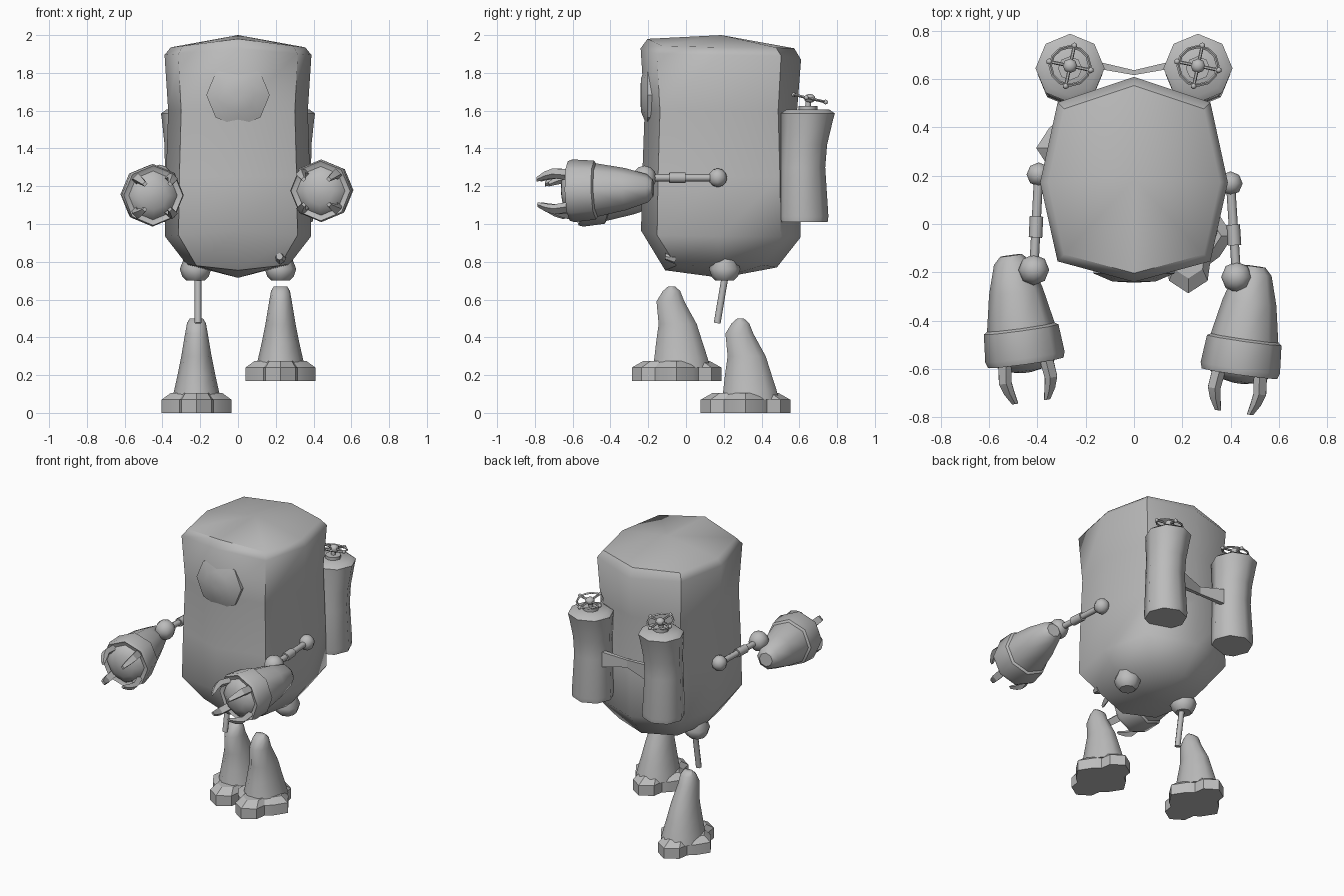
import bpy, bmesh, math
from mathutils import Vector, Matrix

if "Cube" in bpy.data.objects:
    bpy.data.objects.remove(bpy.data.objects["Cube"])

GREY = bpy.data.materials.new("plain grey")
GREY.diffuse_color = (0.5, 0.5, 0.5, 1)
GREY.use_nodes = True
GREY.node_tree.nodes["Principled BSDF"].inputs["Base Color"].default_value = GREY.diffuse_color


def finish(name, bm, angle=40):
    bmesh.ops.recalc_face_normals(bm, faces=bm.faces)
    me = bpy.data.meshes.new(name)
    bm.to_mesh(me)
    bm.free()
    me.materials.append(GREY)
    me.shade_smooth()
    me.set_sharp_from_angle(angle=math.radians(angle))
    ob = bpy.data.objects.new(name, me)
    bpy.context.collection.objects.link(ob)
    return ob


def add_loft(bm, rings, tip=None, base=None):
    """Skin equal-sized rings of points, closing the ends flat or to a point."""
    vs = [[bm.verts.new(p) for p in ring] for ring in rings]
    n = len(vs[0])
    for a, b in zip(vs, vs[1:]):
        for i in range(n):
            j = (i + 1) % n
            bm.faces.new((a[i], a[j], b[j], b[i]))
    for ring, point in ((vs[0], base), (vs[-1], tip)):
        if point is None:
            bm.faces.new(ring)
        else:
            c = bm.verts.new(point)
            for i in range(n):
                bm.faces.new((ring[i], ring[(i + 1) % n], c))


def axis_matrix(start, end):
    d = Vector(end) - Vector(start)
    return Matrix.Translation(start) @ d.to_track_quat('Z', 'Y').to_matrix().to_4x4()


def circle(r, z, n):
    return [Vector((r * math.cos(2 * math.pi * i / n), r * math.sin(2 * math.pi * i / n), z))
            for i in range(n)]


def turned(name, profile, start, end, n=8, angle=40):
    """Turn (distance, radius) pairs about the line from start to end."""
    m = axis_matrix(start, end)
    bm = bmesh.new()
    add_loft(bm, [[m @ p for p in circle(r, t, n)] for t, r in profile])
    return finish(name, bm, angle)


def rod(name, a, b, r, n=8):
    return turned(name, [(0, r), ((Vector(b) - Vector(a)).length, r)], a, b, n, 50)


def ball(name, at, r, scale=(1, 1, 1), seg=8, rings=6, angle=60):
    bm = bmesh.new()
    bmesh.ops.create_uvsphere(bm, u_segments=seg, v_segments=rings, radius=r)
    bmesh.ops.transform(bm, matrix=Matrix.Translation(at) @ Matrix.Diagonal((*scale, 1)), verts=bm.verts)
    return finish(name, bm, angle)


# Eight-sided body; each ring gives front, side and back heights and a scale
def body_ring(s, front, side, back):
    out = []
    for x, y in ((0, -.425), (.315, -.34), (.387, -.015), (.315, .315), (0, .42),
                 (-.315, .315), (-.387, -.015), (-.315, -.34)):
        k = abs(x) / .387
        edge = front if y < 0 else back
        out.append((x * s, .187 + y * s, edge * (1 - k) + side * k))
    return out


bm = bmesh.new()
add_loft(bm, [body_ring(.70, .755, .785, .77), body_ring(1.0, .965, .935, .93),
              body_ring(.985, 1.25, 1.25, 1.25), body_ring(.955, 1.6, 1.6, 1.6),
              body_ring(1.005, 1.93, 1.895, 1.87), body_ring(.92, 1.98, 1.935, 1.93)],
         tip=(0, .187, 2.0), base=(0, .187, .715))
finish("body", bm, 46)

# Round front window and small valve under it
turned("window", [(0, .165), (.05, .168), (.055, .155), (.083, .09), (.087, .02)],
       (0, -.155, 1.683), (0, -.3, 1.683), 8, 35)
turned("drain_plug", [(0, .035), (.04, .022), (.055, .018)], (.22, -.055, .822), (.22, -.11, .828))

for s, side in ((-1, "left"), (1, "right")):
    # Back tank with waist and cap
    x, y = s * .265, .645
    m_rings = [(1.01, .13, -.025), (1.04, .134, -.025), (1.3, .122, -.03), (1.42, .124, -.022),
               (1.55, .138, -.005), (1.585, .143, 0), (1.605, .115, 0)]
    bm = bmesh.new()
    add_loft(bm, [[p + Vector((x, y + dy, 0)) for p in circle(r, z, 8)] for z, r, dy in m_rings])
    finish(side + "_tank", bm, 46)
    rod(side + "_valve_base", (x, y, 1.6), (x, y, 1.625), .05)
    rod(side + "_valve_stem", (x, y, 1.61), (x, y + .005, 1.67), .015)

    # Tilted hand wheel: hub, rim, spokes and knobs
    wm = Matrix.Translation((x, y + .01, 1.665)) @ Matrix.Rotation(math.radians(-13), 4, 'X')
    ball(side + "_valve_hub", wm @ Vector((0, 0, 0)), .03, (1, 1, .8))
    bm = bmesh.new()
    loops = []
    for i in range(12):
        a = 2 * math.pi * i / 12
        loops.append([bm.verts.new(wm @ Vector(((.082 + .007 * math.cos(b)) * math.cos(a),
                                                 (.082 + .007 * math.cos(b)) * math.sin(a),
                                                 .007 * math.sin(b))))
                      for b in (0, math.pi / 2, math.pi, 1.5 * math.pi)])
    for i in range(12):
        p, q = loops[i], loops[(i + 1) % 12]
        for j in range(4):
            k = (j + 1) % 4
            bm.faces.new((p[j], q[j], q[k], p[k]))
    finish(side + "_valve_rim", bm, 60)
    for i in range(4):
        a = math.radians(-12 + 90 * i)
        end = wm @ Vector((.088 * math.cos(a), .088 * math.sin(a), 0))
        rod(f"{side}_valve_spoke_{i}", wm @ Vector((0, 0, 0)), end, .007, 6)
        ball(f"{side}_valve_knob_{i}", end, .013, seg=6, rings=4)

# Bent strap joining the tanks, deeper at its ends
bm = bmesh.new()
add_loft(bm, [[(x, y - t, z - h), (x, y + t, z - h), (x, y + t, z + h), (x, y - t, z + h)]
              for x, y, z, t, h in ((-.16, .66, 1.3, .015, .05), (0, .627, 1.3, .01, .025),
                                    (.16, .66, 1.3, .015, .05))])
finish("tank_strap", bm, 20)


# Arm with shoulder, sleeve, elbow, gauntlet and four curled claws
def arm(side, shoulder, elbow, wrist, palm):
    a, b = Vector(shoulder), Vector(elbow)
    ball(side + "_shoulder", a, .05)
    ball(side + "_elbow", b, .064)
    rod(side + "_arm", a, b, .019)
    rod(side + "_arm_sleeve", a.lerp(b, .44), a.lerp(b, .66), .028)
    turned(side + "_gauntlet", [(0, .045), (.03, .075), (.15, .112), (.32, .145), (.42, .148)],
           wrist, palm, 8, 46)
    turned(side + "_cuff", [(.3, .14), (.31, .156), (.425, .166), (.45, .158), (.44, .14)],
           wrist, palm, 8, 46)
    turned(side + "_palm", [(.42, .142), (.455, .12), (.48, .075), (.49, .02)], wrist, palm, 8, 60)
    m = axis_matrix(wrist, palm)
    for i in range(4):
        rot = m @ Matrix.Rotation(math.radians(45 + 90 * i), 4, 'Z')
        bm = bmesh.new()
        add_loft(bm, [[rot @ Vector(p) for p in ((r - t, -w, z), (r + t, -w, z), (r + t, w, z), (r - t, w, z))]
                      for z, r, t, w in ((.42, .118, .018, .022), (.52, .135, .016, .021),
                                         (.565, .12, .014, .017), (.61, .095, .008, .01))])
        finish(f"{side}_claw_{i}", bm, 25)


arm("left", (-.395, .205, 1.245), (-.415, -.19, 1.25), (-.51, -.13, 1.17), (-.445, -.6, 1.15))
arm("right", (.4, .168, 1.245), (.425, -.22, 1.245), (.5, -.175, 1.19), (.437, -.62, 1.175))


# Boot: four-lobed sole with a leaning cone above it
def boot(side, at):
    at = Vector(at)
    half = [(0, -.237), (.08, -.185), (.09, -.115), (.13, -.085), (.185, 0),
            (.13, .085), (.09, .115), (.08, .185), (0, .237)]
    sole = half + [(-x, y) for x, y in half[-2:0:-1]]
    bm = bmesh.new()
    rings = []
    for z0, k in ((0, 1), (.07, 1), (.105, .74)):
        rings.append([at + Vector((x * k, y * k, z0)) for x, y in sole])
    add_loft(bm, rings)
    finish(side + "_sole", bm, 25)
    bm = bmesh.new()
    rings = []
    for z, w, front, back in ((.07, .13, -.135, .185), (.12, .118, -.125, .172), (.2, .1, -.115, .145),
                              (.3, .08, -.1, .112), (.42, .06, -.11, .045),
                              (.475, .05, -.075, .022), (.5, .035, -.045, -.008)):
        c, r = (front + back) / 2, (back - front) / 2
        rings.append([at + Vector((p.x * w, c + p.y * r, z)) for p in circle(1, 0, 10)])
    add_loft(bm, rings)
    finish(side + "_boot", bm, 50)


boot("left", (-.22, .315, 0))
boot("right", (.225, -.05, .17))

# Hip joints and the single exposed leg rod
for s, side in ((-1, "left"), (1, "right")):
    turned(side + "_hip", [(0, .05), (.02, .07), (.06, .083), (.12, .06)],
           (s * .225, .205, .702), (s * .225, .205, .9), 8, 46)
rod("left_leg", (-.212, .165, .475), (-.212, .208, .73), .018)
